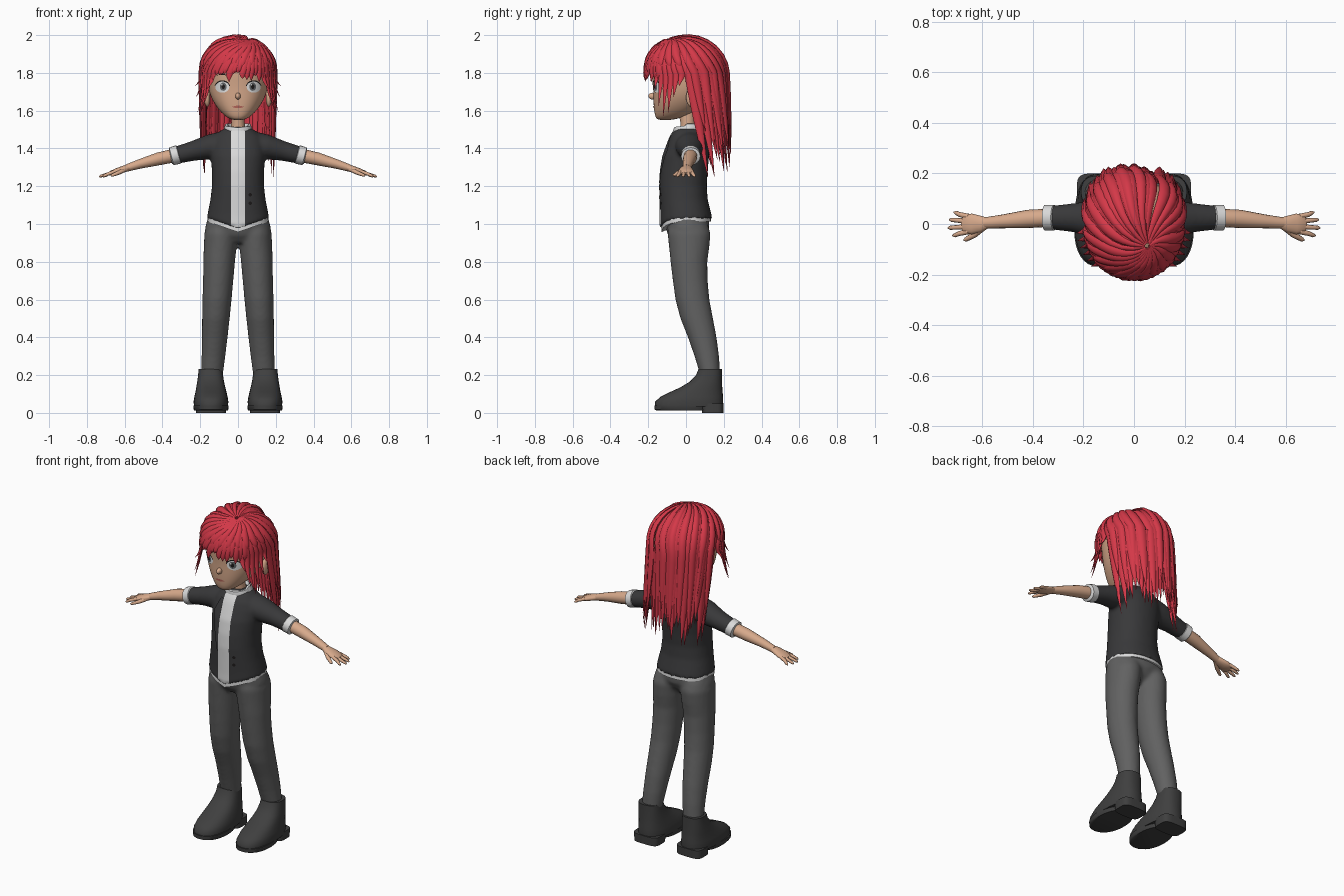
import bpy, bmesh, math, random
from math import sin, cos, pi, radians
from mathutils import Vector as V

random.seed(4)
if "Cube" in bpy.data.objects:
    bpy.data.objects.remove(bpy.data.objects["Cube"])


def material(name, r, g, b):
    m = bpy.data.materials.new(name)
    m.use_nodes = True
    m.diffuse_color = (r, g, b, 1)
    bsdf = m.node_tree.nodes["Principled BSDF"]
    bsdf.inputs["Base Color"].default_value = (r, g, b, 1)
    bsdf.inputs["Roughness"].default_value = 0.7
    return m


HAIR = material("red hair", 0.66, 0.04, 0.065)
SKIN = material("skin", 0.68, 0.40, 0.26)
JACKET = material("charcoal jacket", 0.04, 0.04, 0.042)
TROUSERS = material("grey trousers", 0.12, 0.12, 0.12)
BOOT = material("dark boots", 0.05, 0.05, 0.05)
WHITE = material("white cloth", 0.7, 0.7, 0.7)
EYE = material("eye white", 0.9, 0.9, 0.9)
IRIS = material("grey iris", 0.13, 0.14, 0.15)
DARK = material("dark lines", 0.012, 0.01, 0.01)
LIPS = material("lips", 0.45, 0.13, 0.1)


def ring(c, u, v, a, b, n=24, p=2.0):
    pts = []
    for i in range(n):
        x, y = cos(2 * pi * i / n), sin(2 * pi * i / n)
        x = math.copysign(abs(x) ** (2 / p), x)
        y = math.copysign(abs(y) ** (2 / p), y)
        pts.append(V(c) + u * a * x + v * b * y)
    return pts


def loft(bm, rings):
    rows = [[bm.verts.new(q) for q in r] for r in rings]
    n = len(rows[0])
    for a, b in zip(rows, rows[1:]):
        for i in range(n):
            bm.faces.new((a[i], a[(i + 1) % n], b[(i + 1) % n], b[i]))
    bm.faces.new(rows[0][::-1])
    bm.faces.new(rows[-1])


def stack(bm, rows, cx=0, n=32, p=2.2):
    """Horizontal rings: height, x centre, half width, front y, back y."""
    loft(bm, [ring((x + cx, (f + b) / 2, z), V((1, 0, 0)), V((0, 1, 0)), w, (b - f) / 2, n, p)
              for z, x, w, f, b in rows])


def sweep(bm, pts, wide, thick, ups=None, n=12, p=2.0):
    """Tube along a path with its own width and thickness at each point."""
    rings = []
    for i, c in enumerate(pts):
        t = (V(pts[min(i + 1, len(pts) - 1)]) - V(pts[max(i - 1, 0)])).normalized()
        side = t.cross(ups[i] if ups else V((0, 0, 1))).normalized()
        rings.append(ring(c, side, side.cross(t), wide[i], thick[i], n, p))
    loft(bm, rings)


def finish(name, bm, mat, mirror=False, sharp=50, outward=True):
    if outward:
        bmesh.ops.recalc_face_normals(bm, faces=bm.faces[:])
    me = bpy.data.meshes.new(name)
    bm.to_mesh(me)
    bm.free()
    me.materials.append(mat)
    me.polygons.foreach_set("use_smooth", [True] * len(me.polygons))
    me.set_sharp_from_angle(angle=radians(sharp))
    ob = bpy.data.objects.new(name, me)
    bpy.context.collection.objects.link(ob)
    if mirror:
        ob.modifiers.new("mirror", "MIRROR").use_mirror_merge = False
    return ob


def fuse(ob, size):
    r = ob.modifiers.new("fuse", "REMESH")
    r.mode, r.voxel_size, r.use_smooth_shade = "VOXEL", size, True
    s = ob.modifiers.new("soften", "SMOOTH")
    s.factor, s.iterations = 0.5, 4


def decal(name, target, mat, fn, nu, nv, lift=0.004):
    """Thin plate laid on the front of a target; fn maps (u, v) to (x, z)."""
    bpy.context.view_layer.update()
    dg = bpy.context.evaluated_depsgraph_get()
    bm, rows, y = bmesh.new(), [], -0.12
    for j in range(nv + 1):
        row = []
        for i in range(nu + 1):
            x, z = fn(i / nu, j / nv)
            hit, loc, _, _ = target.ray_cast(V((x, -1, z)), V((0, 1, 0)), depsgraph=dg)
            y = loc.y if hit else y
            row.append(bm.verts.new((x, y - lift, z)))
        rows.append(row)
    for a, b in zip(rows, rows[1:]):
        for i in range(nu):
            bm.faces.new((a[i], a[i + 1], b[i + 1], b[i]))
    bmesh.ops.remove_doubles(bm, verts=bm.verts[:], dist=1e-5)
    bm.normal_update()
    bmesh.ops.reverse_faces(bm, faces=[f for f in bm.faces if f.normal.y > 0])
    return finish(name, bm, mat, outward=False)


def disc(cx, cz, rx, rz):
    return lambda u, v: (cx + rx * v * cos(2 * pi * u), cz + rz * v * sin(2 * pi * u))


def ball(name, mat, c, r, mirror=False):
    bm = bmesh.new()
    bmesh.ops.create_uvsphere(bm, u_segments=16, v_segments=10, radius=1)
    for v in bm.verts:
        v.co = V((v.co.x * r[0], v.co.y * r[1], v.co.z * r[2])) + V(c)
    return finish(name, bm, mat, mirror)


# Trousers: two legs and a pelvis fused together
bm = bmesh.new()
for s in (1, -1):
    stack(bm, [(z, s * x, w, f, b) for z, x, w, f, b in (
        (0.2, .138, .058, .075, .18), (0.3, .13, .063, .045, .175), (0.4, .123, .068, .01, .162),
        (0.5, .117, .073, -.03, .143), (0.6, .111, .077, -.056, .124), (0.7, .105, .08, -.07, .115),
        (0.8, .1, .084, -.082, .113), (0.88, .094, .087, -.09, .124), (0.95, .09, .088, -.098, .13),
        (1.0, .08, .085, -.09, .115))], p=2)
stack(bm, [(.9, 0, .1, -.06, .06), (.94, 0, .165, -.095, .1), (.98, 0, .175, -.108, .122),
           (1.02, 0, .163, -.118, .124), (1.06, 0, .15, -.11, .11)])
fuse(finish("trousers", bm, TROUSERS), 0.011)


# Jacket: torso and short sleeves fused, hem dipping to a point in front
def dip(v, amount):
    if v.co.y < 0:
        v.co.z -= amount * max(0, 1 - abs(v.co.x) / 0.16)


bm = bmesh.new()
stack(bm, [(1.03, 0, .165, -.137, .14), (1.07, 0, .158, -.136, .13), (1.13, 0, .146, -.138, .115),
           (1.2, 0, .138, -.14, .11), (1.28, 0, .138, -.135, .115), (1.36, 0, .145, -.122, .122),
           (1.42, 0, .145, -.1, .12), (1.46, 0, .13, -.085, .11), (1.495, 0, .09, -.065, .085),
           (1.515, 0, .055, -.04, .06)])
for v in bm.verts:
    dip(v, 0.055 * max(0, min(1, (1.12 - v.co.z) / .09)))
for s in (1, -1):
    sweep(bm, [(s * .06, .02, 1.425), (s * .15, .02, 1.408), (s * .24, .025, 1.386), (s * .335, .025, 1.362)],
          (.08, .075, .057, .046), (.07, .066, .052, .045), n=24)
jacket = finish("jacket", bm, JACKET)
fuse(jacket, 0.01)

# White shirt: hem band, front strip, collar and rolled cuffs
bm = bmesh.new()
stack(bm, [(1.012, 0, .162, -.13, .133), (1.05, 0, .16, -.13, .13)])
for v in bm.verts:
    dip(v, 0.055)
finish("shirt_hem", bm, WHITE)
decal("shirt_front", jacket, WHITE, lambda u, v: ((u - .5) * .074, .985 + v * .51), 6, 40)
bm = bmesh.new()
stack(bm, [(1.465, 0, .07, -.06, .08), (1.485, 0, .082, -.074, .09), (1.53, 0, .066, -.064, .076),
           (1.532, 0, .055, -.052, .064), (1.505, 0, .045, -.04, .05)])
for v in bm.verts:
    dip(v, .02)
finish("collar", bm, WHITE)
bm = bmesh.new()
sweep(bm, [(.312, .025, 1.369), (.316, .025, 1.368), (.352, .025, 1.358), (.357, .025, 1.357)],
      (.044, .051, .051, .04), (.044, .05, .048, .038), n=24)
finish("cuff", bm, WHITE, True)


# Lapels and buttons
def lapel(s):
    def fn(u, v):
        out = .04 + .05 * (v / .75 if v < .75 else (1 - v) / .25 * .7 + .3)
        return s * (.038 + (out - .038) * u), 1.17 + .3 * v
    return fn


for s in (1, -1):
    decal("lapel", jacket, JACKET, lapel(s), 5, 24, .007)
for z in (1.155, 1.11):
    decal("button", jacket, DARK, disc(.065, z, .009, .009), 12, 2, .006)

# Forearm and hand
bm = bmesh.new()
sweep(bm, [(.33, .025, 1.364), (.42, .02, 1.345), (.52, .01, 1.318), (.59, .004, 1.296)],
      (.036, .036, .027, .022), (.036, .034, .025, .019), n=16)
sweep(bm, [(.575, .005, 1.3), (.605, 0, 1.291), (.64, 0, 1.28), (.672, 0, 1.27), (.682, 0, 1.267)],
      (.02, .033, .041, .037, .02), (.018, .018, .016, .012, .006), n=16)
for i, (y, tip) in enumerate(((-.03, .717), (-.01, .735), (.011, .73), (.03, .712))):
    sweep(bm, [(.655, y, 1.276), (.69, y * 1.25, 1.264), (tip - .008, y * 1.5, 1.254), (tip, y * 1.55, 1.25)],
          (.011, .0095, .008, .003), (.01, .009, .007, .003), n=8)
sweep(bm, [(.595, -.012, 1.29), (.63, -.042, 1.272), (.665, -.062, 1.258), (.673, -.064, 1.255)],
      (.014, .012, .009, .003), (.013, .011, .008, .003), n=8)
finish("arm_and_hand", bm, SKIN, True)

# Boots with sole and heel
bm = bmesh.new()
stack(bm, [(.035, .143, .09, -.163, .195), (.06, .143, .092, -.163, .197), (.085, .143, .088, -.135, .196),
           (.11, .143, .082, -.085, .194), (.135, .144, .077, -.03, .192), (.165, .145, .071, .02, .191),
           (.2, .145, .066, .053, .19), (.232, .146, .063, .066, .19), (.232, .146, .055, .074, .182)], p=2.4)
finish("boot", bm, BOOT, True)
bm = bmesh.new()
stack(bm, [(.012, .143, .088, -.155, .12), (.018, .143, .092, -.167, .12), (.04, .143, .093, -.168, .12)])
stack(bm, [(0, .143, .08, .085, .198), (.05, .143, .082, .08, .2)], p=4)
finish("sole_and_heel", bm, BOOT, True)

# Head, neck, ears and nose
bm = bmesh.new()
stack(bm, [(1.55, 0, .025, -.145, -.08), (1.56, 0, .055, -.16, -.03), (1.59, 0, .09, -.168, .04),
           (1.63, 0, .122, -.172, .1), (1.68, 0, .148, -.174, .145), (1.73, 0, .16, -.174, .167),
           (1.79, 0, .167, -.182, .18), (1.85, 0, .165, -.182, .18), (1.91, 0, .14, -.155, .158),
           (1.95, 0, .1, -.11, .115), (1.975, 0, .045, -.05, .05)], p=2.25)
head = finish("head", bm, SKIN)
head.modifiers.new("round", "SUBSURF").levels = 1
bm = bmesh.new()
stack(bm, [(1.48, 0, .042, -.03, .055), (1.54, 0, .035, -.03, .045), (1.64, 0, .04, -.05, .05)], p=2)
finish("neck", bm, SKIN)
ball("ear", SKIN, (.163, .03, 1.67), (.016, .03, .05), True)
ball("nose", SKIN, (0, -.175, 1.677), (.014, .025, .018))

# Painted face: eyes, lashes, brows and mouth
for s in (1, -1):
    decal("eye", head, EYE, disc(s * .083, 1.725, .037, .03), 24, 5, .004)
    decal("iris", head, IRIS, disc(s * .078, 1.727, .018, .022), 20, 3, .006)
    decal("pupil", head, DARK, disc(s * .078, 1.727, .009, .012), 16, 2, .008)
    decal("glint", head, EYE, disc(s * .078 - .007, 1.737, .004, .005), 10, 1, .0095)
    decal("lash", head, DARK, lambda u, v: (s * .083 + (.037 + .004 * v) * cos(pi * (.05 + .9 * u)),
          1.725 + (.029 + .007 * v) * sin(pi * (.05 + .9 * u))), 16, 1, .007)
    decal("brow", head, DARK, lambda u, v: (s * (.045 + .085 * u),
          1.778 + .012 * sin(pi * u) + .008 * v * (1 - u)), 12, 1, .005)
decal("mouth", head, LIPS, lambda u, v: ((u - .5) * .066, 1.62 + (v - .5) * .014 * sin(pi * u)), 12, 2, .004)

# Hair: tapered locks that swirl from the crown over the skull, then fall
C, R = V((0, 0, 1.79)), V((.183, .2, .19))
CROWN = V((.27, -.4, .87)).normalized()


def lock(bm, angle, low, width, fall=(0, 0, 0), bend=.03, scale=1.0, start=0.03):
    """angle turns from the back (0) to the front (180); fall is the drop past the skull."""
    a = radians(angle)
    end = V((sin(a), cos(a), low)).normalized()
    pts, ups, wide, thick = [], [], [], []
    steps = 18
    turn = 0.45 if V(fall).length > .3 else 0.75
    for i in range(steps + 1):
        t = i / steps
        k = min(1, start + (1 - start) * t / turn)
        d = CROWN.slerp(end, k)
        side = d.cross(end)
        d = (d + side * bend * 8 * sin(pi * k) * (1 - k)).normalized()
        f = max(0, (t - turn) / (1 - turn))
        p = C + V((d.x * R.x, d.y * R.y, d.z * R.z)) * scale
        p += V((fall[0] * f * f, fall[1] * f, fall[2] * f))
        pts.append(p)
        ups.append(V((d.x, d.y, d.z * (1 - f))).normalized())
        w = width * min(1, .25 + 2.5 * t) * max(.02, 1 - max(0, (t - .5) / .5) ** 1.8)
        wide.append(w)
        thick.append(min(.015, w * .55))
    sweep(bm, pts, wide, thick, ups, 8, 1.6)


bm = bmesh.new()
for i in range(27):                                  # long back hair, with one parting
    a = -84 + i * 168 / 26
    if 15 < a < 30:
        continue
    e = abs(a) / 84
    lock(bm, a, 0, .029, (.0, .02 + .075 * e, random.uniform(-.55, -.38)), scale=random.uniform(1.0, 1.06))
for a in (17, 23, 29):                               # locks hanging below the parting
    lock(bm, a, -.05, .024, (0, .025, random.uniform(-.52, -.42)), 0, start=.97)
for i in range(11):                                  # outer back layer
    a = -78 + i * 156 / 10
    if 8 < a < 38:
        continue
    lock(bm, a, .05, .022, (.0, .02 + .04 * abs(a) / 84, random.uniform(-.5, -.25)), scale=1.1)
finish("back_hair", bm, HAIR, sharp=70)

bm = bmesh.new()
for s in (1, -1):                                    # side locks framing the face
    for a, drop in ((96, -.06), (104, -.12), (112, -.2), (120, -.22), (128, -.17), (136, -.08)):
        lock(bm, s * a, .0, .027, (s * .035, -.015, drop), scale=1.06)
for i in range(15):                                  # fringe
    a = 132 + i * 96 / 14
    lock(bm, a, random.uniform(.0, .12), .025, (0, -.005, random.uniform(-.05, -.01)), scale=1.09)
for i in range(12):                                  # short upper layer
    a = 100 + i * 160 / 11
    lock(bm, a, .3, .022, (0, 0, -.04), scale=1.12)
finish("front_hair", bm, HAIR, sharp=70)
